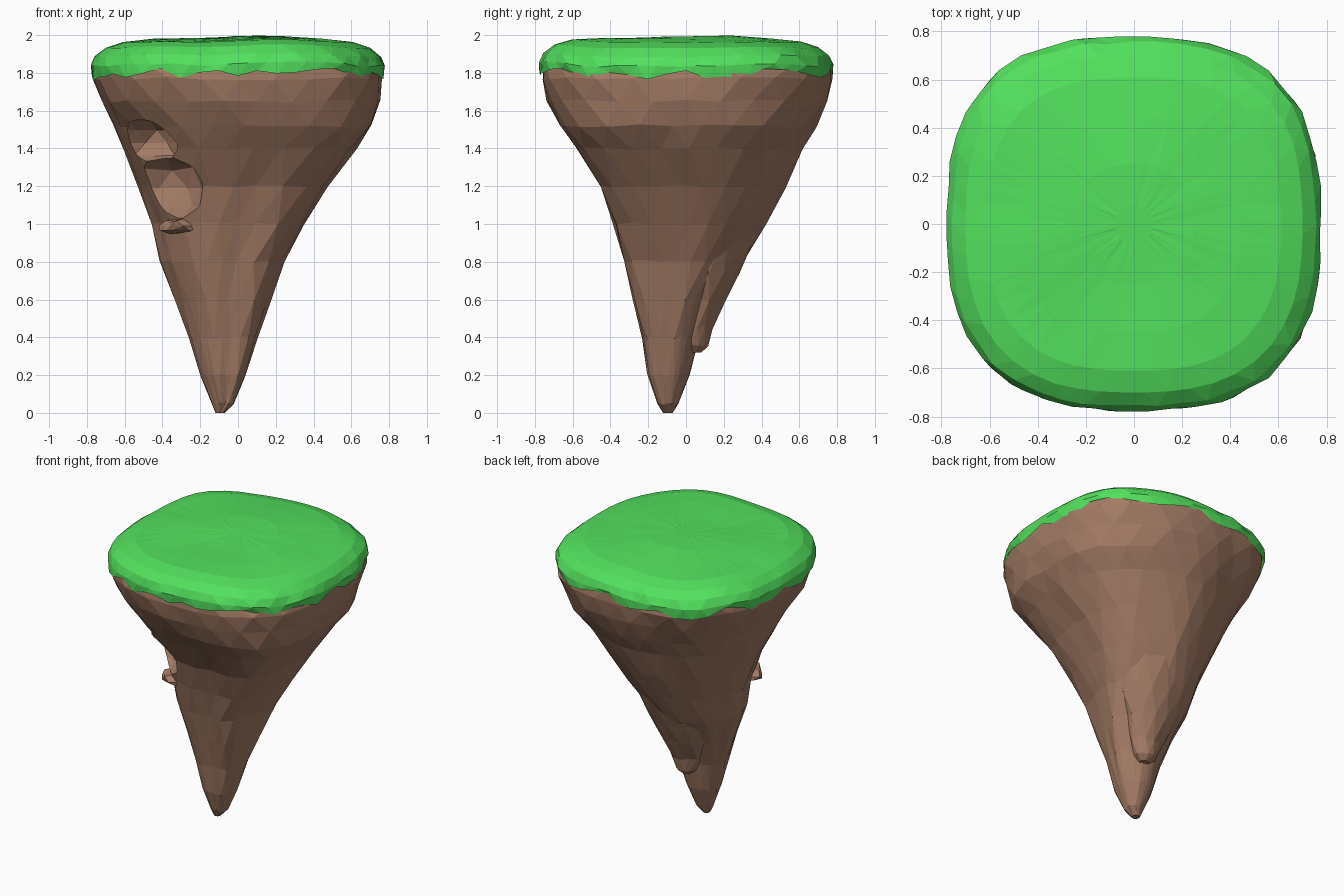
import bpy, bmesh, random
from math import sin, cos, pi, exp, radians, remainder
from mathutils import Vector, noise

if "Cube" in bpy.data.objects:
    bpy.data.objects.remove(bpy.data.objects["Cube"])

random.seed(7)


def material(name, rgb):
    m = bpy.data.materials.new(name)
    m.diffuse_color = (*rgb, 1)
    m.use_nodes = True
    m.node_tree.nodes["Principled BSDF"].inputs["Base Color"].default_value = m.diffuse_color
    return m


brown = material("rock", (0.37, 0.2, 0.13))
green = material("grass", (0.085, 0.75, 0.11))


def add_object(name, bm, mat):
    bmesh.ops.recalc_face_normals(bm, faces=bm.faces)
    me = bpy.data.meshes.new(name)
    bm.to_mesh(me)
    bm.free()
    me.materials.append(mat)
    ob = bpy.data.objects.new(name, me)
    bpy.context.collection.objects.link(ob)
    return ob


def loft(name, rings, sides, mat, ridges=(), flute=0.0, jitter=0.0, hem=0.0, wave=0.0,
         cap_bottom=True):
    """Skin rings of (z, xmin, xmax, ymin, ymax, superellipse power)."""
    bm = bmesh.new()
    rows = []
    for k, (z, x0, x1, y0, y1, p) in enumerate(rings):
        row = []
        jit = jitter * (1 if z < 1.93 else 0.2)
        for i in range(sides):
            a = 2 * pi * (i + 0.5 * (k % 2)) / sides
            c, s = cos(a), sin(a)
            r = (abs(c) ** p + abs(s) ** p) ** (-1 / p)
            # ridges and fluting fade out towards the rim
            fade = max(0, 1 - z / 1.85)
            r *= 1 + flute * fade * noise.noise((c * 2.2, s * 2.2, z * 0.5))
            for angle, width, height in ridges:
                d = remainder(a - radians(angle), 2 * pi) / radians(width)
                r *= 1 + height * exp(-d * d) * min(1, fade * 3)
            r *= 1 + random.uniform(-jit, jit * 0.4)
            x = (x0 + x1) / 2 + (x1 - x0) / 2 * r * c
            y = (y0 + y1) / 2 + (y1 - y0) / 2 * r * s
            dz = random.uniform(-hem, hem) if k == 0 else random.uniform(-jit, jit) * 0.4
            dz += wave * noise.noise((x * 2, y * 2, 3))
            row.append(bm.verts.new((x, y, z + dz)))
        rows.append(row)
    for k, (a, b) in enumerate(zip(rows, rows[1:])):
        for i in range(sides):
            j = (i + 1) % sides
            if k % 2 == 0:
                bm.faces.new((a[i], a[j], b[i]))
                bm.faces.new((a[j], b[j], b[i]))
            else:
                bm.faces.new((a[i], a[j], b[j]))
                bm.faces.new((a[i], b[j], b[i]))
    if cap_bottom:
        bm.faces.new(rows[0][::-1])
    bm.faces.new(rows[-1])
    return add_object(name, bm, mat)


def boulder(name, centre, size, mat, rough=0.1):
    bm = bmesh.new()
    bmesh.ops.create_icosphere(bm, subdivisions=2, radius=1)
    for v in bm.verts:
        v.co *= 1 + random.uniform(-rough, rough)
        v.co = Vector(centre) + Vector(v.co[i] * size[i] for i in range(3))
    return add_object(name, bm, mat)


# Main tapering rock, with a ridge at the front right and shallow valleys beside it
rock = loft("rock_body", [
    (0.00, -0.12, -0.07, -0.12, -0.07, 2),
    (0.05, -0.14, -0.02, -0.15, -0.04, 2),
    (0.20, -0.20, 0.04, -0.20, 0.02, 2),
    (0.40, -0.26, 0.10, -0.23, 0.07, 2),
    (0.60, -0.33, 0.17, -0.28, 0.16, 2),
    (0.80, -0.41, 0.24, -0.33, 0.30, 2),
    (1.00, -0.45, 0.35, -0.39, 0.42, 2),
    (1.20, -0.53, 0.48, -0.46, 0.52, 2.05),
    (1.40, -0.61, 0.63, -0.59, 0.62, 2.15),
    (1.52, -0.66, 0.72, -0.67, 0.68, 2.3),
    (1.65, -0.73, 0.755, -0.735, 0.74, 2.45),
    (1.77, -0.77, 0.772, -0.77, 0.772, 2.6),
    (1.84, -0.765, 0.765, -0.765, 0.765, 2.6),
    (1.90, -0.70, 0.70, -0.70, 0.70, 2.6)],
    26, brown, ridges=[(-45, 22, 0.15), (-8, 16, -0.03), (85, 20, 0.02)],
    flute=0.14, jitter=0.02)

# Hollow bitten out of the front left corner
for n, (centre, size) in enumerate([((-0.49, -0.42, 1.43), (0.20, 0.21, 0.14)),
                                    ((-0.42, -0.41, 1.19), (0.25, 0.22, 0.20))]):
    cutter = boulder(f"hollow_cutter_{n + 1}", centre, size, brown, 0.07)
    cutter.hide_render = True
    cutter.hide_viewport = True
    mod = rock.modifiers.new("hollow", 'BOOLEAN')
    mod.operation = 'DIFFERENCE'
    mod.solver = 'EXACT'
    mod.object = cutter

# Small ledge under the hollow
boulder("rock_ledge", (-0.29, -0.26, 0.99), (0.12, 0.10, 0.045), brown, 0.18)

# Shorter second point at the back, spreading into the main rock
loft("rear_spike", [
    (0.32, -0.07, -0.01, 0.02, 0.08, 2),
    (0.36, -0.12, 0.03, -0.02, 0.12, 2),
    (0.45, -0.17, 0.07, -0.02, 0.14, 2),
    (0.60, -0.23, 0.13, -0.04, 0.22, 2),
    (0.75, -0.29, 0.19, -0.05, 0.29, 2),
    (0.95, -0.34, 0.26, -0.05, 0.38, 2),
    (1.15, -0.36, 0.30, -0.05, 0.44, 2)],
    12, brown, jitter=0.03)


# Grass cap with a ragged hem and a gently rolling top
def square(z, r, p=2.65):
    return (z, -r, r, -r, r, p)


loft("grass_cap", [
    square(1.79, 0.776), square(1.84, 0.78), square(1.89, 0.758),
    square(1.935, 0.70), square(1.965, 0.61), square(1.978, 0.45, 2.5),
    square(1.985, 0.25, 2.3), square(1.988, 0.08, 2)],
    48, green, jitter=0.012, hem=0.03, wave=0.022, cap_bottom=False)
